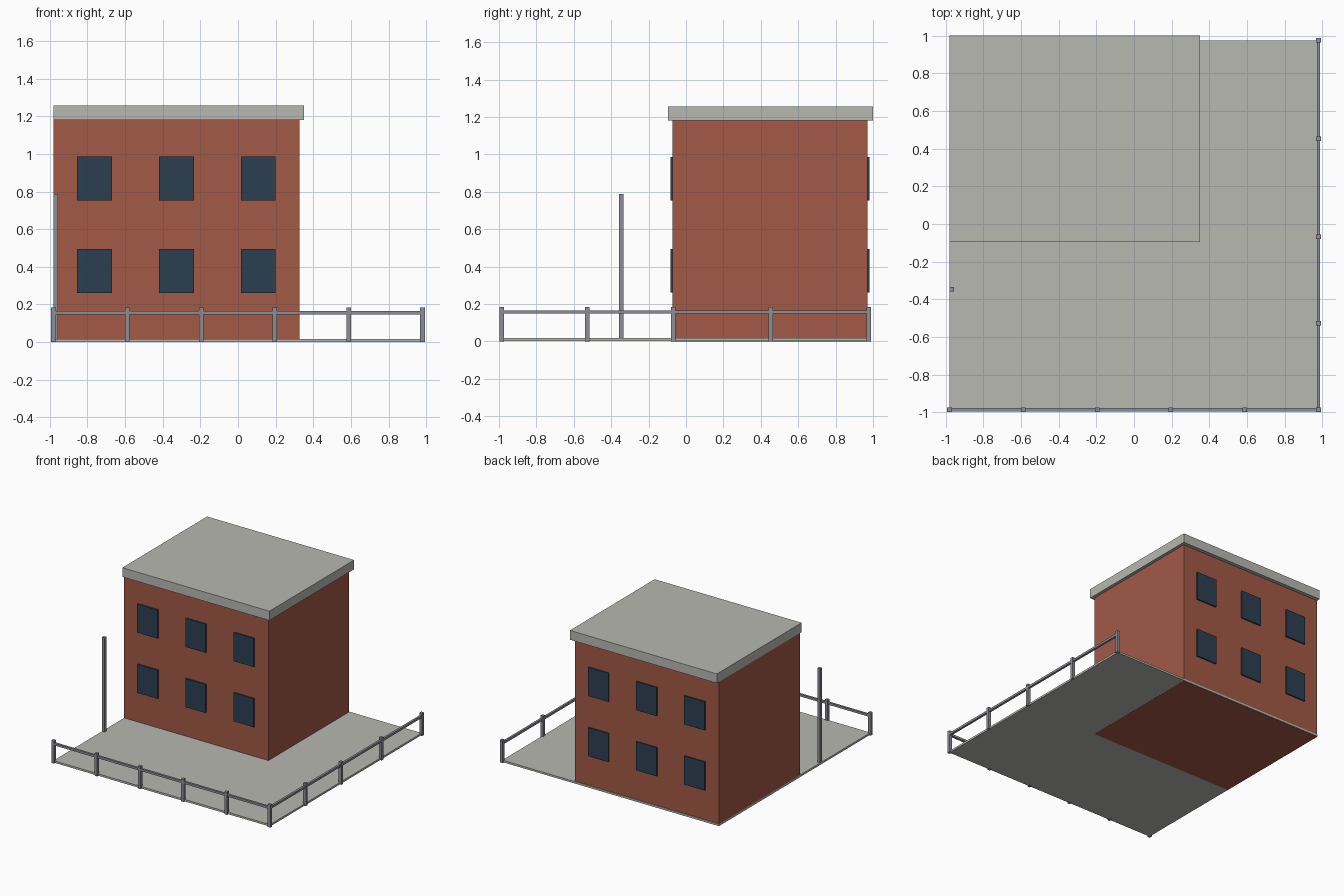
import bpy
import bmesh
from mathutils import Matrix, Vector

if "Cube" in bpy.data.objects:
    bpy.data.objects.remove(bpy.data.objects["Cube"], do_unlink=True)


def material(name, rgb):
    mat = bpy.data.materials.new(name)
    mat.use_nodes = True
    mat.diffuse_color = (*rgb, 1)
    mat.node_tree.nodes["Principled BSDF"].inputs["Base Color"].default_value = (*rgb, 1)
    return mat


brick = material("red brick", (0.36, 0.1, 0.062))
concrete = material("pale concrete", (0.48, 0.48, 0.445))
glass = material("dark blue glass", (0.025, 0.049, 0.08))
metal = material("grey metal", (0.27, 0.27, 0.31))


def box(name, mat, low, high):
    """Axis-aligned box between two corners."""
    low, high = Vector(low), Vector(high)
    bm = bmesh.new()
    place = Matrix.Translation((low + high) / 2) @ Matrix.Diagonal((*(high - low), 1))
    bmesh.ops.create_cube(bm, size=1, matrix=place)
    mesh = bpy.data.meshes.new(name)
    bm.to_mesh(mesh)
    bm.free()
    mesh.materials.append(mat)
    obj = bpy.data.objects.new(name, mesh)
    bpy.context.collection.objects.link(obj)
    return obj


def post(name, x, y, bottom, top, half=0.012):
    box(name, metal, (x - half, y - half, bottom), (x + half, y + half, top))


# Ground slab, building and overhanging roof
EDGE, FRONT, BACK = 0.98, -0.986, 0.976
LEFT, RIGHT, WALL_FRONT, WALL_BACK = -EDGE, 0.326, -0.072, 0.97
box("ground_slab", concrete, (-EDGE, FRONT, 0.001), (EDGE, BACK, 0.017))
box("building_walls", brick, (LEFT, WALL_FRONT, 0), (RIGHT, WALL_BACK, 1.18))
box("roof_slab", concrete, (LEFT, -0.096, 1.18), (0.351, 1.0, 1.256))

# Two rows of windows on the front and back walls
bay = (RIGHT - LEFT) / 3
for side, wall, out in (("front", WALL_FRONT, -0.011), ("back", WALL_BACK, 0.011)):
    for floor, z in enumerate((0.26, 0.753)):
        for col in range(3):
            x = LEFT + bay * (col + 0.5)
            box(f"{side}_window_{floor}_{col}", glass,
                (x - 0.092, min(wall, wall + out), z),
                (x + 0.092, max(wall, wall + out), z + 0.234))

# Railing along the front and the left edge
R = 0.009
box("front_rail", metal, (-EDGE, FRONT - R, 0.148), (EDGE, FRONT + R, 0.166))
box("side_rail", metal, (EDGE - R, FRONT, 0.148), (EDGE + R, BACK, 0.166))
for i in range(6):
    post(f"front_rail_post_{i}", -EDGE + i * EDGE * 2 / 5, FRONT, 0, 0.185)
for i, y in enumerate((-0.527, -0.069, 0.453, BACK)):
    post(f"side_rail_post_{i}", EDGE, y, 0, 0.185)

# Tall pole beside the building
post("tall_pole", -0.968, -0.347, 0.017, 0.788)
